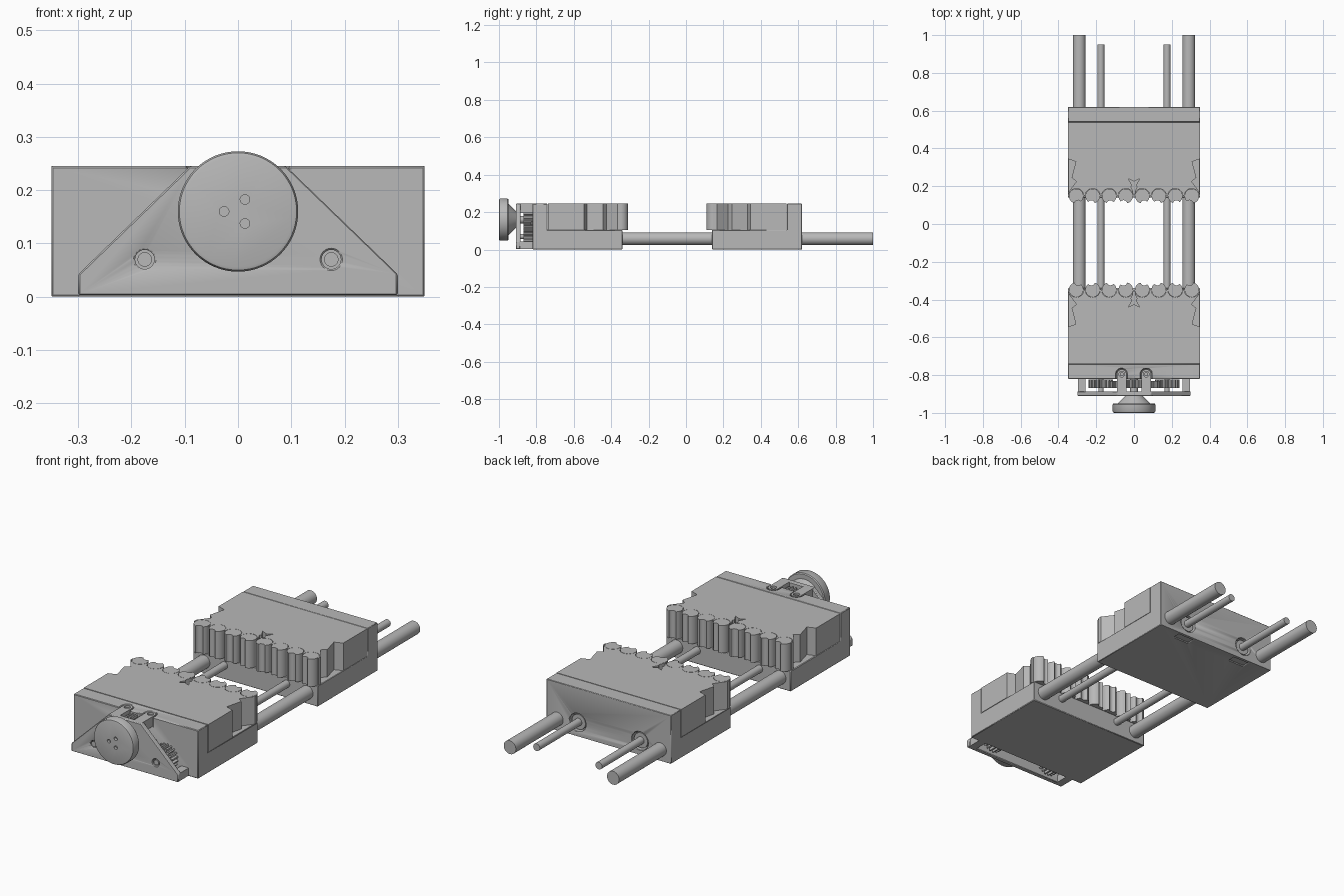
import bpy, bmesh
from math import sin, cos, pi, radians

if "Cube" in bpy.data.objects:
    bpy.data.objects.remove(bpy.data.objects["Cube"], do_unlink=True)

grey = bpy.data.materials.new("light_grey")
grey.use_nodes = True
grey.diffuse_color = (0.48, 0.48, 0.48, 1)
grey.node_tree.nodes["Principled BSDF"].inputs["Base Color"].default_value = (0.48, 0.48, 0.48, 1)

parts = []
AXES = {"x": lambda u, v, w: (w, u, v),
        "y": lambda u, v, w: (u, w, v),
        "z": lambda u, v, w: (u, v, w)}


def loft(name, rings, axis, bevel=0):
    """Skin a list of (outline, depth) rings along an axis and cap both ends."""
    bm = bmesh.new()
    loops = [[bm.verts.new(AXES[axis](u, v, w)) for u, v in pts] for pts, w in rings]
    n = len(loops[0])
    for a, b in zip(loops, loops[1:]):
        for i in range(n):
            j = (i + 1) % n
            bm.faces.new((a[i], a[j], b[j], b[i]))
    bm.faces.new(loops[0])
    bm.faces.new(loops[-1])
    bmesh.ops.recalc_face_normals(bm, faces=bm.faces)
    mesh = bpy.data.meshes.new(name)
    bm.to_mesh(mesh)
    bm.free()
    mesh.materials.append(grey)
    ob = bpy.data.objects.new(name, mesh)
    bpy.context.collection.objects.link(ob)
    if bevel:
        mod = ob.modifiers.new("edge", "BEVEL")
        mod.width, mod.segments, mod.limit_method = bevel, 2, "ANGLE"
    parts.append(ob)
    return ob


def prism(name, pts, axis, a, b, bevel=0):
    return loft(name, [(pts, a), (pts, b)], axis, bevel)


def arc(cu, cv, r, start=0, end=360, n=32):
    full = abs(end - start) == 360
    return [(cu + r * cos(radians(start + (end - start) * i / n)),
             cv + r * sin(radians(start + (end - start) * i / n)))
            for i in range(n if full else n + 1)]


def rect(u0, u1, v0, v1):
    return [(u0, v0), (u1, v0), (u1, v1), (u0, v1)]


def rod(name, x, z, r, a, b, n=32):
    return prism(name, arc(x, z, r, n=n), "y", a, b)


def cut(target, cutter):
    cutter.hide_render = True
    cutter.hide_viewport = True
    parts.remove(cutter)
    mod = target.modifiers.new("cut", "BOOLEAN")
    mod.object, mod.solver = cutter, "EXACT"


def gear(name, x, z, r, teeth, a, b):
    pts = []
    for i in range(teeth):
        for step, rad in ((0, r - 0.013), (0.3, r - 0.013), (0.45, r), (0.8, r)):
            t = 2 * pi * (i + step) / teeth
            pts.append((x + rad * cos(t), z + rad * sin(t)))
    prism(name, pts, "y", a, b)


# Shared dimensions
TOP, SHELF, HALF = 0.245, 0.105, 0.35
SEAT_Y, SEAT_R, PITCH = 0.148, 0.040, 0.0875
SCREW_X, SCREW_Z, KNOB_Z = 0.175, 0.07, 0.16
seats = [PITCH * (i + 0.5) for i in range(4)]


def flip(y):
    return -0.2 - y


# Half outline of a jaw: centre dovetail, round seats, side dovetail, back edge
half = [(0.002, SEAT_Y), (0.006, 0.175), (0.016, 0.195), (0.01, 0.205), (0.03, 0.24)][::-1]
for cx in seats:
    half += arc(cx, SEAT_Y, SEAT_R, 180, 0, 16)
half += [(HALF, SEAT_Y), (HALF, 0.165), (0.335, 0.185), (0.305, 0.225),
         (0.33, 0.245), (0.308, 0.33), (HALF, 0.345), (HALF, 0.538)]
jaw_outline = [(0, 0.225)] + half + [(-x, y) for x, y in reversed(half)]


def tooth_outline(cx, turn):
    """Round gripping tooth with a bite taken out of its front."""
    r = SEAT_R - 0.0015
    pts = arc(0, 0, r, -62, 242, 28) + arc(0, -0.043, 0.0195, 155, 25, 8)
    c, s = cos(radians(turn)), sin(radians(turn))
    return [(cx + x * c - y * s, SEAT_Y + x * s + y * c) for x, y in pts]


carriage = [(0.14, 0), (0.62, 0), (0.62, TOP), (0.54, TOP), (0.54, SHELF), (0.14, SHELF)]
blocks = {}
for side, fy in (("back", lambda y: y), ("front", flip)):
    blocks[side] = prism(side + "_carriage", [(fy(y), z) for y, z in carriage], "x", -HALF, HALF)
    prism(side + "_jaw", [(x, fy(y)) for x, y in jaw_outline], "z", SHELF, TOP)
    for i, cx in enumerate([-c for c in reversed(seats)] + seats):
        turn = (14, -10, 8, -16)[i % 4]
        prism(f"{side}_jaw_tooth_{i + 1}", [(x, fy(y)) for x, y in tooth_outline(cx, turn)],
              "z", SHELF, TOP)

# Bearing plate with sloped shoulders
plate_half = [(0.3, 0.003), (0.3, 0.042), (0.09, TOP)]
plate = prism("bearing_plate", plate_half + [(-x, z) for x, z in reversed(plate_half)],
              "y", -0.91, -0.886)

for side, s in (("left", 1), ("right", -1)):
    x = s * SCREW_X
    # Guide rods and lead screws
    rod(side + "_guide_rod", s * 0.29, 0.058, 0.034, -0.8, 1.0)
    rod(side + "_lead_screw", x, SCREW_Z, 0.0185, -0.82, 0.95)
    rod(side + "_screw_journal", x, SCREW_Z, 0.0135, -0.907, -0.81)
    cut(plate, rod(side + "_journal_hole_cutter", x, SCREW_Z, 0.018, -0.93, -0.87))
    # Screw nuts set into the back carriage
    cut(blocks["back"], rod(side + "_nut_cutter", x, SCREW_Z, 0.046, 0.585, 0.64))
    rod(side + "_screw_nut", x, SCREW_Z, 0.038, 0.58, 0.612)
    cut(blocks["back"], prism(side + "_trap_cutter", rect(x - 0.045, x + 0.045, 0.565, 0.605),
                              "z", -0.01, 0.004))
    # Gears
    gear(side + "_screw_gear", x, SCREW_Z, 0.065, 20, -0.868, -0.822)
    gear(side + "_idler_gear", s * 0.1, 0.115, 0.036, 12, -0.868, -0.83)
    # Plate feet
    prism(side + "_plate_foot", rect(s * 0.256, s * 0.297, 0.003, 0.042), "y", -0.89, -0.815)
    # Rounded top arms sitting in slots of the front carriage
    ax = s * 0.065
    slot = arc(ax, -0.795, 0.030, 0, 180, 16) + [(ax - 0.030, -0.84), (ax + 0.030, -0.84)]
    cut(blocks["front"], prism(side + "_slot_cutter", slot, "z", 0.195, 0.3))
    arm = arc(ax, -0.795, 0.025, 0, 180, 16) + [(ax - 0.025, -0.9), (ax + 0.025, -0.9)]
    arm_ob = prism(side + "_top_arm", arm, "z", 0.195, TOP)
    cut(arm_ob, prism(side + "_arm_hole_cutter", arc(ax, -0.795, 0.015), "z", 0.225, 0.3))
    prism(side + "_arm_screw", arc(ax, -0.795, 0.010), "z", 0.22, 0.238)

gear("drive_gear", 0, KNOB_Z, 0.078, 24, -0.868, -0.822)
rod("drive_shaft", 0, KNOB_Z, 0.02, -0.92, -0.81)

# Hand knob: rounded disc with a tapered hub and three blind holes
knob = loft("knob", [(arc(0, KNOB_Z, r, n=64), y) for r, y in
                     ((0.104, -1.0), (0.110, -0.998), (0.113, -0.992), (0.113, -0.955),
                      (0.109, -0.95), (0.085, -0.95), (0.045, -0.91), (0.045, -0.905))], "y")
for i in range(3):
    t = radians(60 + 120 * i)
    cut(knob, rod(f"knob_hole_cutter_{i + 1}", 0.026 * cos(t), KNOB_Z + 0.026 * sin(t),
                  0.009, -1.02, -0.985, 20))

# Soften the block edges after the cuts
for ob, width in ((blocks["front"], 0.003), (blocks["back"], 0.003), (plate, 0.003)):
    mod = ob.modifiers.new("edge", "BEVEL")
    mod.width, mod.segments, mod.limit_method = width, 1, "ANGLE"

# Smooth round surfaces, keep sharp edges
for ob in bpy.context.selected_objects:
    ob.select_set(False)
for ob in parts:
    ob.select_set(True)
bpy.context.view_layer.objects.active = parts[0]
bpy.ops.object.shade_smooth_by_angle(angle=radians(30))
